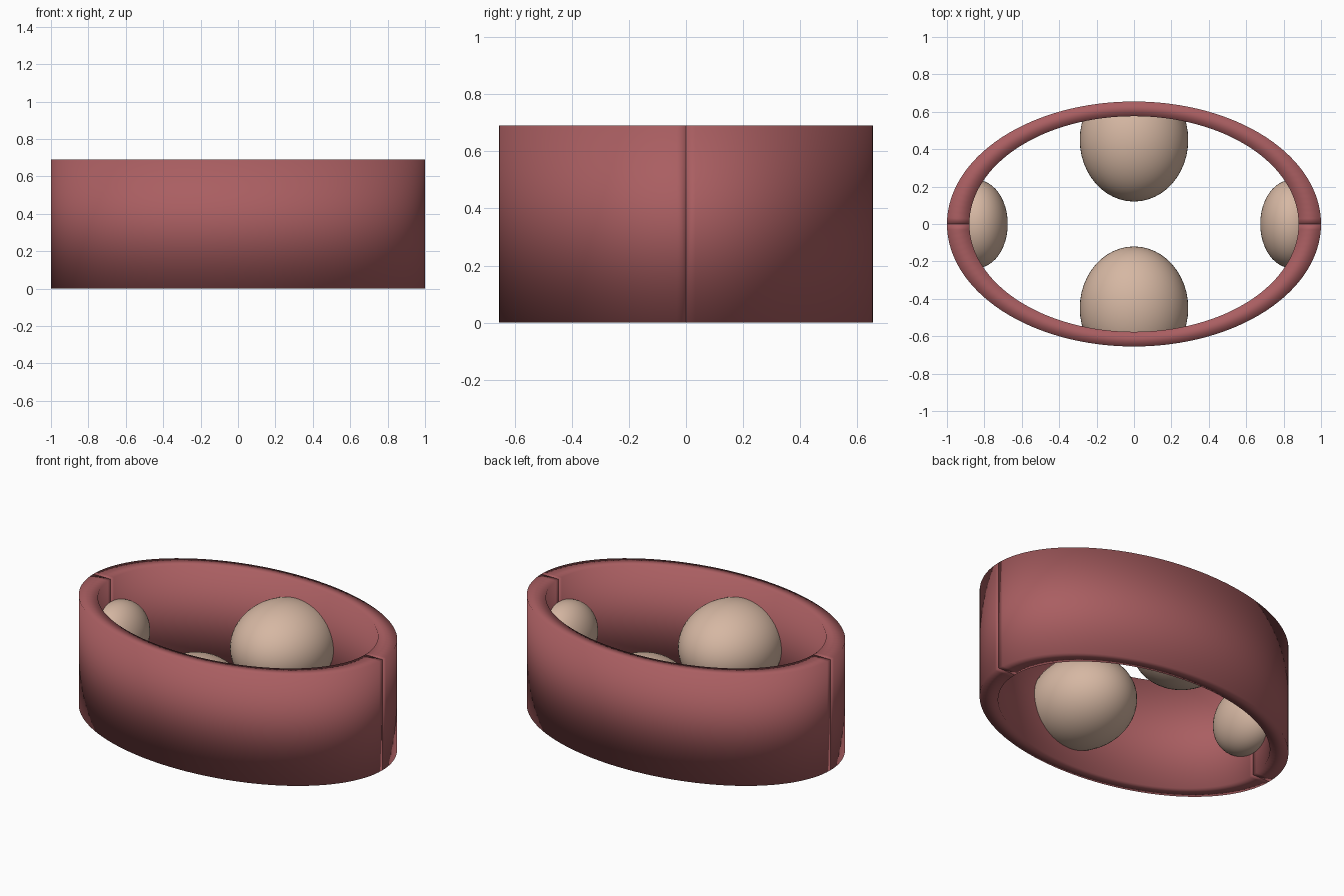
import bpy
import bmesh
from math import pi, cos, sin, hypot

cube = bpy.data.objects.get("Cube")
if cube:
    bpy.data.objects.remove(cube)

HEIGHT = 0.69
DEPTH = 0.655      # half depth of the oval; its half width is 1
INNER = 0.88       # inner wall as a share of the outer oval
STEPS = 64


def make_material(name, color):
    mat = bpy.data.materials.new(name)
    mat.use_nodes = True
    mat.diffuse_color = color
    mat.node_tree.nodes["Principled BSDF"].inputs["Base Color"].default_value = color
    return mat


red = make_material("dusty_red", (0.40, 0.112, 0.120, 1))
beige = make_material("warm_beige", (0.67, 0.475, 0.365, 1))


def finish(bm, name, mat):
    bmesh.ops.recalc_face_normals(bm, faces=bm.faces)
    for face in bm.faces:
        face.smooth = True
    mesh = bpy.data.meshes.new(name)
    bm.to_mesh(mesh)
    bm.free()
    mesh.materials.append(mat)
    obj = bpy.data.objects.new(name, mesh)
    bpy.context.collection.objects.link(obj)
    return obj


def half_ring(name, side):
    """Sweep a rectangular wall section around half of the oval."""
    bm = bmesh.new()
    section = [(1, 0), (1, HEIGHT), (INNER, HEIGHT), (INNER, 0)]
    rings = []
    for i in range(STEPS + 1):
        t = pi * i / STEPS
        rings.append([bm.verts.new((r * cos(t), side * r * DEPTH * sin(t), z))
                      for r, z in section])
    for a, b in zip(rings, rings[1:]):
        for k in range(4):
            n = (k + 1) % 4
            bm.faces.new((a[k], a[n], b[n], b[k]))
    bm.faces.new(rings[0])
    bm.faces.new(rings[-1])
    return finish(bm, name, red)


def pad(name, center, radii):
    """Rounded pad whose outer side is pressed into the wall."""
    bm = bmesh.new()
    bmesh.ops.create_uvsphere(bm, u_segments=48, v_segments=32, radius=1)
    limit = (1 + INNER) / 2
    for v in bm.verts:
        x = center[0] + v.co.x * radii[0]
        y = center[1] + v.co.y * radii[1]
        reach = hypot(x, y / DEPTH)
        fit = min(1, limit / reach)
        v.co = (x * fit, y * fit, HEIGHT / 2 + v.co.z * radii[2])
    return finish(bm, name, beige)


# Oval band in two halves, meeting at the left and right ends
half_ring("front_band", -1)
half_ring("back_band", 1)

# Inner pads, in opposite pairs
for side, long_name, end_name in ((-1, "front_pad", "right_pad"), (1, "back_pad", "left_pad")):
    pad(long_name, (0, side * 0.45), (0.29, 0.33, 0.26))
    pad(end_name, (side * 0.84, 0), (0.165, 0.235, 0.21))
